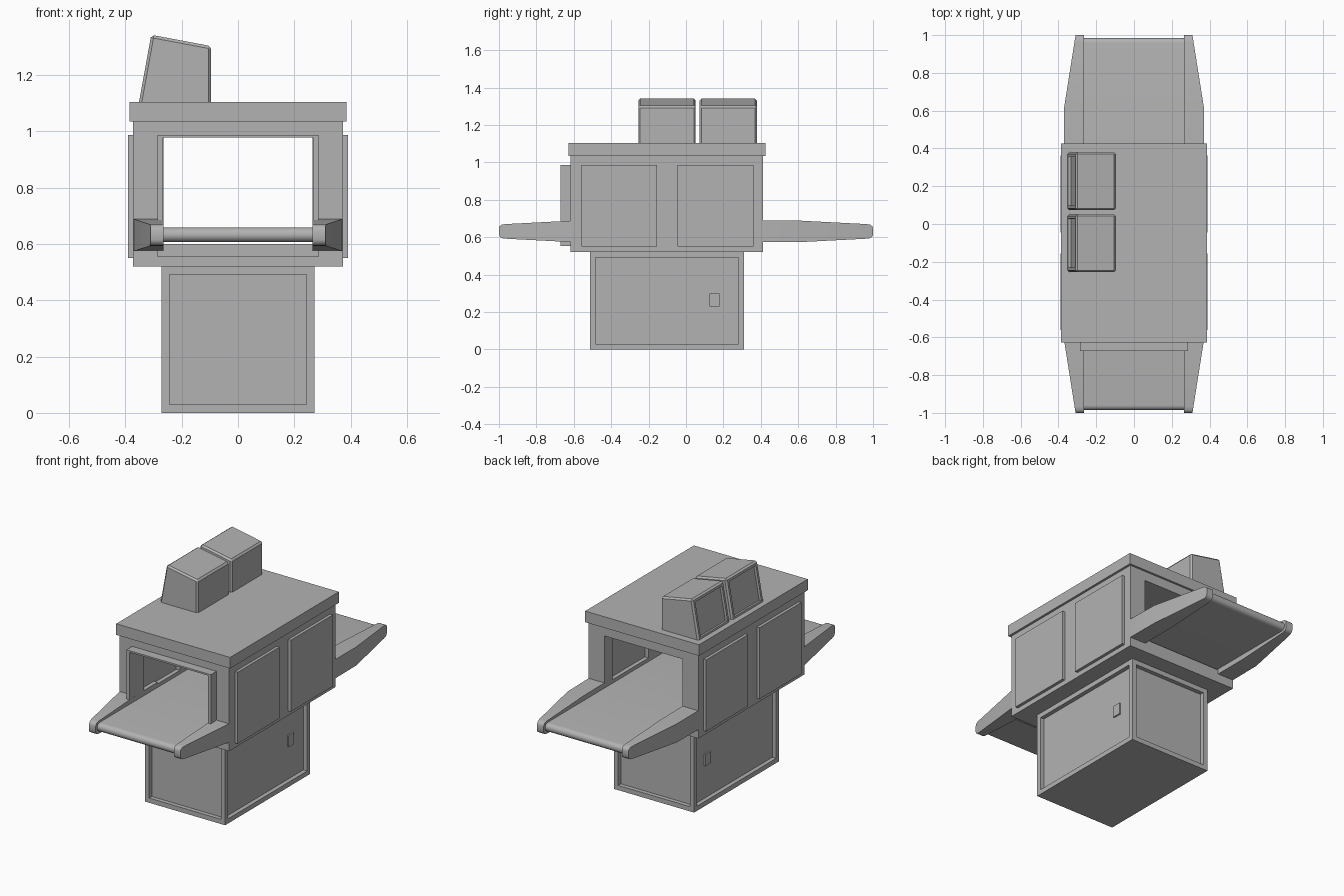
import bpy, bmesh, math
from mathutils import Vector

cube = bpy.data.objects.get("Cube")
if cube:
    bpy.data.objects.remove(cube, do_unlink=True)

GREY = (0.45, 0.45, 0.45, 1.0)
mat = bpy.data.materials.new("plain grey")
mat.use_nodes = True
mat.diffuse_color = GREY
mat.node_tree.nodes["Principled BSDF"].inputs["Base Color"].default_value = GREY


def finish(bm, name, smooth=False):
    bmesh.ops.recalc_face_normals(bm, faces=bm.faces)
    mesh = bpy.data.meshes.new(name)
    bm.to_mesh(mesh)
    bm.free()
    mesh.materials.append(mat)
    obj = bpy.data.objects.new(name, mesh)
    bpy.context.collection.objects.link(obj)
    if smooth:
        bpy.ops.object.select_all(action="DESELECT")
        obj.select_set(True)
        bpy.context.view_layer.objects.active = obj
        bpy.ops.object.shade_smooth_by_angle(angle=math.radians(35))
    return obj


def loft(sections):
    """Solid skinned through matching loops of points."""
    bm = bmesh.new()
    loops = [[bm.verts.new(p) for p in s] for s in sections]
    n = len(loops[0])
    for a, b in zip(loops, loops[1:]):
        for i in range(n):
            j = (i + 1) % n
            bm.faces.new((a[i], a[j], b[j], b[i]))
    bm.faces.new(loops[0])
    bm.faces.new(loops[-1])
    bmesh.ops.recalc_face_normals(bm, faces=bm.faces)
    return bm


def box_bm(x, y, z):
    return loft([[(x[0], v, z[0]), (x[1], v, z[0]), (x[1], v, z[1]), (x[0], v, z[1])]
                 for v in y])


def box(name, x, y, z):
    return finish(box_bm(x, y, z), name)


def recess(bm, faces, margin, depth):
    """Sink a panel with straight walls into each face."""
    bmesh.ops.inset_individual(bm, faces=faces, thickness=margin, depth=0)
    bmesh.ops.inset_individual(bm, faces=faces, thickness=0.0005, depth=-depth)


def cut(target, cutter):
    mod = target.modifiers.new("cut", "BOOLEAN")
    mod.operation, mod.object, mod.solver = "DIFFERENCE", cutter, "EXACT"
    bpy.context.view_layer.objects.active = target
    bpy.ops.object.modifier_apply(modifier=mod.name)
    bpy.data.objects.remove(cutter, do_unlink=True)


# Base cabinet with a sunken panel on each side
bm = box_bm((-0.272, 0.272), (-0.513, 0.31), (0, 0.52))
bm.normal_update()
recess(bm, [f for f in bm.faces if abs(f.normal.z) < 0.5], 0.041, 0.025)
finish(bm, "base_cabinet")

# Tunnel housing, hollow along its length, with shallow inner wall recesses
WINDOWS = ((-0.56, -0.155), (-0.045, 0.362))
housing = box("tunnel_housing", (-0.372, 0.372), (-0.617, 0.412), (0.52, 1.035))
cut(housing, box("tunnel_cutter", (-0.265, 0.265), (-0.8, 0.8), (0.6, 0.978)))
for y0, y1 in WINDOWS:
    cut(housing, box("recess_cutter", (-0.29, 0.29), (y0 + 0.03, y1 - 0.03), (0.68, 0.94)))

# Roof slab
box("roof", (-0.386, 0.386), (-0.628, 0.425), (1.035, 1.103))

# Entry frame around the front opening
frame = box("entry_frame", (-0.286, 0.286), (-0.672, -0.617), (0.553, 0.987))
cut(frame, box("frame_cutter", (-0.266, 0.266), (-0.8, -0.5), (0.6, 0.977)))

# Side panels, cabinet latches and tapered conveyor rails, mirrored left and right
RAIL = ((0.4, 0.372, 0.574, 0.69), (0.617, 0.37, 0.574, 0.688), (0.965, 0.315, 0.592, 0.67),
        (0.985, 0.312, 0.595, 0.667), (0.996, 0.31, 0.603, 0.659), (1.0, 0.31, 0.614, 0.648))
for side, label in ((1, "left"), (-1, "right")):
    for (y0, y1), place in zip(WINDOWS, ("front", "back")):
        box(f"{place}_{label}_side_panel", (side * 0.37, side * 0.39), (y0, y1), (0.549, 0.987))
    box(f"{label}_latch", (side * 0.245, side * 0.256), (0.125, 0.178), (0.23, 0.3))
    for end, place in ((-1, "front"), (1, "back")):
        sections = [[(side * 0.265, end * y, z0), (side * x, end * y, z0),
                     (side * x, end * y, z1), (side * 0.265, end * y, z1)]
                    for y, x, z0, z1 in RAIL]
        finish(loft(sections), f"{place}_{label}_rail", True)

# Conveyor belt with rounded ends
R, MID, STEPS = 0.026, 0.632, 10
outline = []
for end in (1, -1):
    for i in range(STEPS + 1):
        a = -math.pi / 2 + math.pi * i / STEPS
        outline.append((end * (0.985 - R + R * math.cos(a)), MID + end * R * math.sin(a)))
finish(loft([[(x, y, z) for y, z in outline] for x in (-0.265, 0.265)]),
       "conveyor_belt", True)

# Two monitors with sunken screens on their sloping side
PROFILE = ((-0.352, 1.1), (-0.308, 1.342), (-0.095, 1.302), (-0.095, 1.1))
for name, ys in (("front_monitor", (-0.255, 0.052)), ("back_monitor", (0.073, 0.38))):
    bm = loft([[(x, y, z) for x, z in PROFILE] for y in ys])
    edges = [e for e in bm.edges if max(v.co.z for v in e.verts) > 1.2]
    bmesh.ops.bevel(bm, geom=edges, offset=0.01, segments=1, affect="EDGES")
    bm.normal_update()
    screen = max((f for f in bm.faces if f.normal.x < -0.9), key=lambda f: f.calc_area())
    recess(bm, [screen], 0.02, 0.015)
    finish(bm, name)
